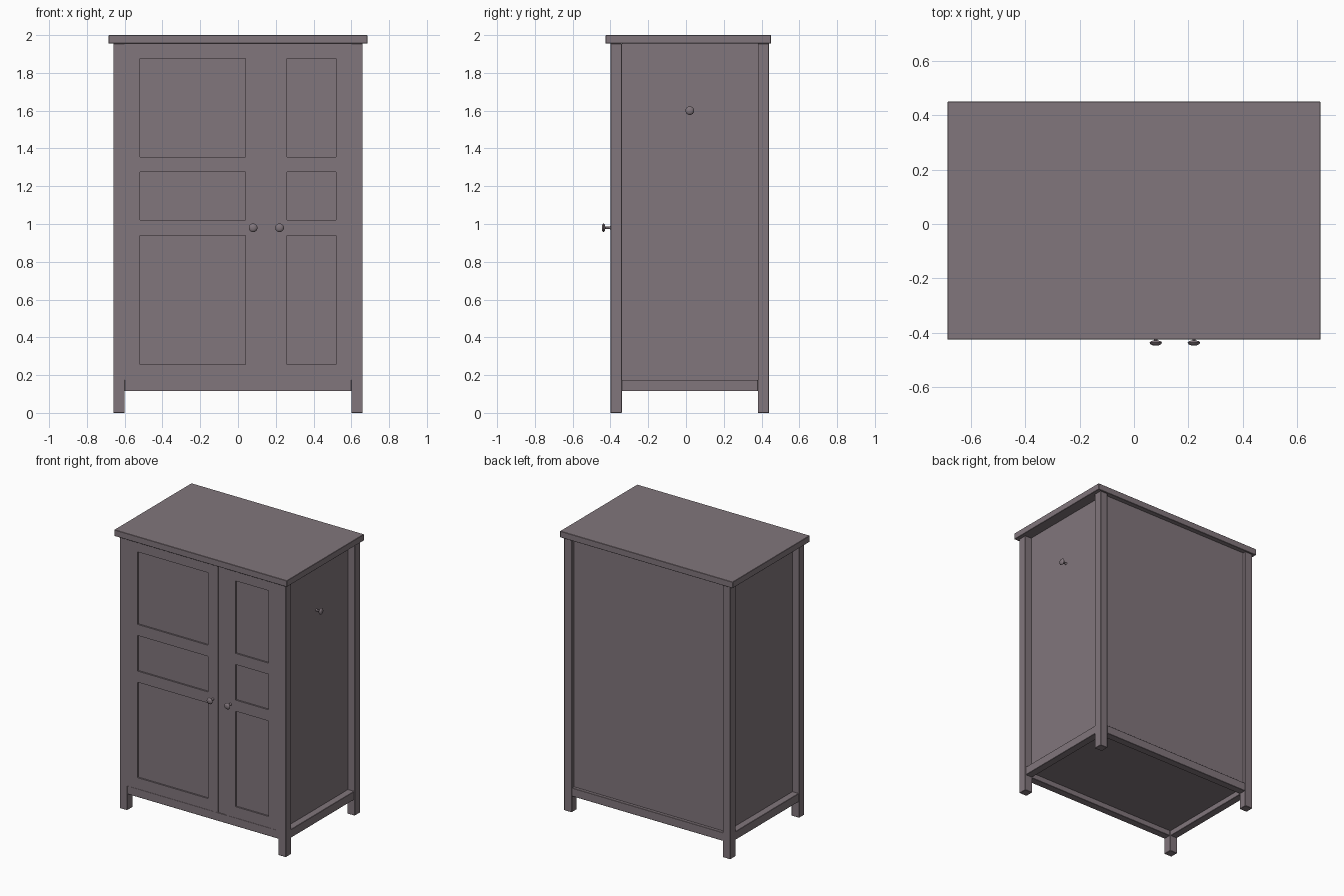
import bpy
import math
from mathutils import Vector

cube = bpy.data.objects.get("Cube")
if cube:
    bpy.data.objects.remove(cube, do_unlink=True)

paint = bpy.data.materials.new("mauve grey paint")
paint.use_nodes = True
colour = (0.22, 0.18, 0.2, 1)
paint.diffuse_color = colour
paint.node_tree.nodes["Principled BSDF"].inputs["Base Color"].default_value = colour


def add_mesh(name, verts, faces):
    mesh = bpy.data.meshes.new(name)
    mesh.from_pydata(verts, [], faces)
    mesh.materials.append(paint)
    obj = bpy.data.objects.new(name, mesh)
    bpy.context.collection.objects.link(obj)
    return obj


def box(name, xs, ys, zs, bevel=0):
    """Box between the given pairs of limits."""
    verts = [(x, y, z) for x in xs for y in ys for z in zs]
    faces = [(0, 1, 3, 2), (4, 6, 7, 5), (0, 4, 5, 1),
             (2, 3, 7, 6), (0, 2, 6, 4), (1, 5, 7, 3)]
    obj = add_mesh(name, verts, faces)
    if bevel:
        mod = obj.modifiers.new("soft edges", "BEVEL")
        mod.width = bevel
        mod.segments = 1
    return obj


def knob(name, base, turn):
    """Lathed knob whose axis leaves the base along local +z."""
    profile = [(0.009, 0), (0.006, 0.008), (0.006, 0.027), (0.019, 0.031),
               (0.023, 0.036), (0.019, 0.042), (0.010, 0.046)]
    n = 24
    verts = [(r * math.cos(math.tau * i / n), r * math.sin(math.tau * i / n), h)
             for r, h in profile for i in range(n)]
    faces = [(k * n + i, k * n + (i + 1) % n, (k + 1) * n + (i + 1) % n, (k + 1) * n + i)
             for k in range(len(profile) - 1) for i in range(n)]
    faces.append(tuple(range(len(verts) - n, len(verts))))
    faces.append(tuple(reversed(range(n))))
    obj = add_mesh(name, verts, faces)
    obj.location = Vector(base)
    obj.rotation_euler = turn
    bpy.ops.object.select_all(action="DESELECT")
    bpy.context.view_layer.objects.active = obj
    obj.select_set(True)
    bpy.ops.object.shade_smooth_by_angle(angle=math.radians(40))


FRONT, BACK, SIDE, LEG = -0.40, 0.44, 0.66, 0.06
INNER = SIDE - LEG
TOP, FLOOR = 1.955, 0.175
STILE = 0.08

# Top board
box("top_board", (-0.685, 0.685), (-0.425, 0.45), (TOP, 2), 0.002)

# Legs, side panels and side rails, mirrored left and right
for side, s in (("left", 1), ("right", -1)):
    leg_x = sorted((s * INNER, s * SIDE))
    box(f"front_{side}_leg", leg_x, (FRONT, FRONT + LEG), (0, TOP), 0.002)
    box(f"back_{side}_leg", leg_x, (BACK - LEG, BACK), (0, TOP), 0.002)
    box(f"{side}_side_panel", sorted((s * 0.585, s * 0.608)),
        (FRONT + LEG, BACK - LEG), (FLOOR - 0.01, TOP))
    box(f"{side}_bottom_rail", sorted((s * 0.603, s * 0.657)),
        (FRONT + LEG, BACK - LEG), (0.115, FLOOR), 0.002)

# Front and back rails, back panel and floor
box("front_bottom_rail", (-INNER, INNER), (FRONT + 0.003, FRONT + 0.057), (0.115, FLOOR), 0.002)
box("back_bottom_rail", (-INNER, INNER), (BACK - 0.057, BACK - 0.003), (0.115, FLOOR), 0.002)
box("back_panel", (-INNER, INNER), (BACK - 0.045, BACK - 0.025), (FLOOR - 0.01, TOP))
box("floor_board", (-0.605, 0.605), (FRONT + 0.05, BACK - 0.05), (0.153, FLOOR - 0.002))

# Post between the doors
box("centre_post", (0.12, 0.18), (FRONT + 0.006, FRONT + 0.03), (FLOOR, TOP))

# Framed doors with three recessed panels each
rails = ((FLOOR, 0.255), (0.94, 1.02), (1.275, 1.355), (1.875, TOP))
for side, x0, x1 in (("right", -INNER, 0.12), ("left", 0.18, INNER)):
    depth = (FRONT + 0.001, FRONT + 0.025)
    box(f"{side}_door_outer_stile", (x0, x0 + STILE), depth, (FLOOR, TOP))
    box(f"{side}_door_inner_stile", (x1 - STILE, x1), depth, (FLOOR, TOP))
    for i, zs in enumerate(rails):
        box(f"{side}_door_rail_{i + 1}", (x0 + STILE, x1 - STILE),
            (FRONT + 0.002, FRONT + 0.025), zs)
    box(f"{side}_door_panel", (x0 + STILE, x1 - STILE),
        (FRONT + 0.013, FRONT + 0.022), (FLOOR, TOP))

# Knobs on the doors and on the left side
quarter = math.pi / 2
knob("right_door_knob", (0.08, FRONT, 0.98), (quarter, 0, 0))
knob("left_door_knob", (0.22, FRONT, 0.98), (quarter, 0, 0))
knob("left_side_knob", (0.608, 0.02, 1.6), (0, quarter, 0))
